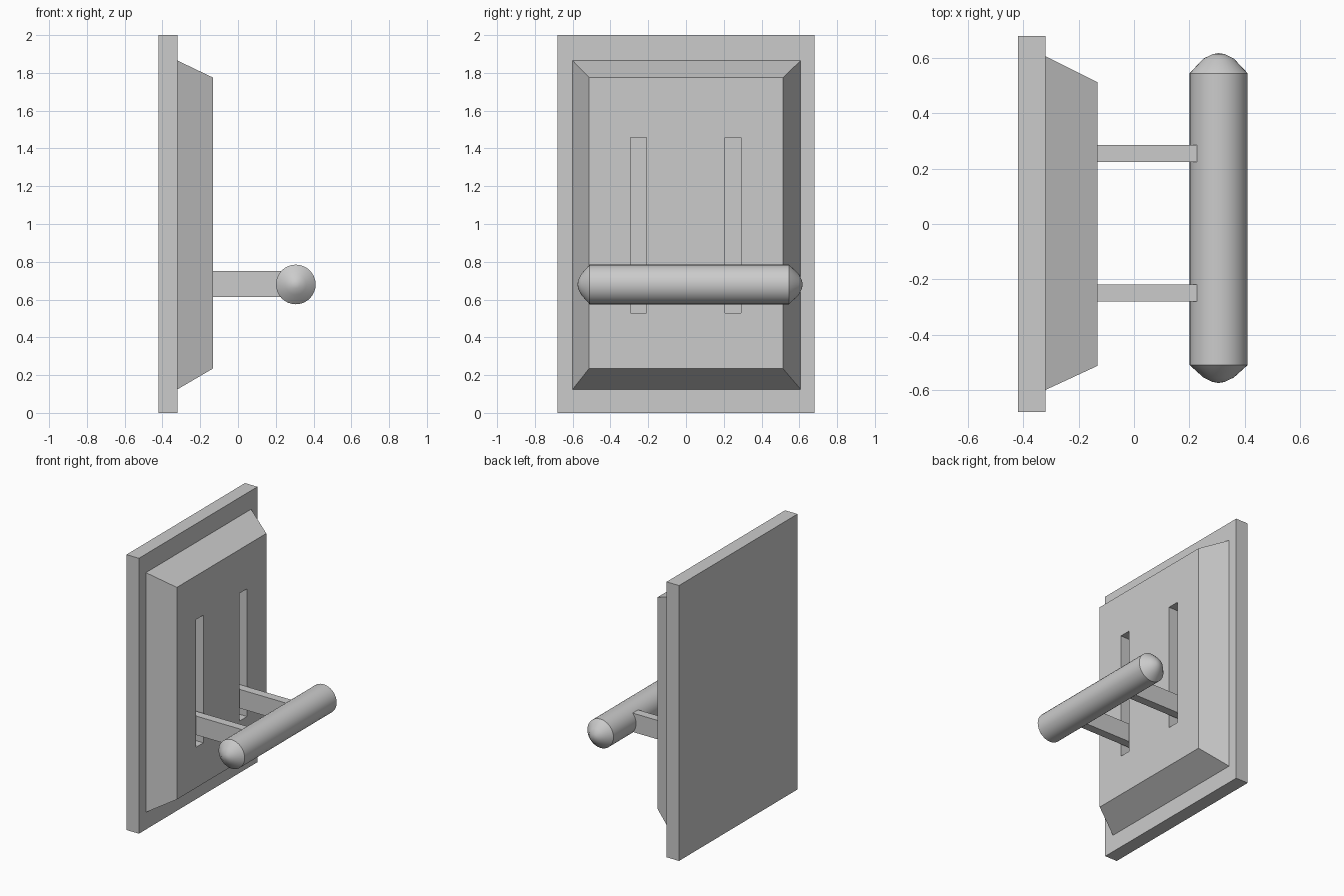
import bpy, bmesh, math
from mathutils import Matrix

if "Cube" in bpy.data.objects:
    bpy.data.objects.remove(bpy.data.objects["Cube"])


def make_object(name, bm):
    bmesh.ops.recalc_face_normals(bm, faces=bm.faces[:])
    mesh = bpy.data.meshes.new(name)
    bm.to_mesh(mesh)
    bm.free()
    obj = bpy.data.objects.new(name, mesh)
    bpy.context.collection.objects.link(obj)
    return obj


def block(name, x0, x1, y0, y1, z0, z1, front=None):
    """Box; 'front' gives other y/z limits for the +x face (tapered block)."""
    bm = bmesh.new()
    bmesh.ops.create_cube(bm, size=1)
    for v in bm.verts:
        a, b, c, d = front if front and v.co.x > 0 else (y0, y1, z0, z1)
        v.co = (x1 if v.co.x > 0 else x0,
                b if v.co.y > 0 else a,
                d if v.co.z > 0 else c)
    return make_object(name, bm)


# Back plate and tapered raised panel
block("back_plate", -0.42, -0.32, -0.68, 0.68, 0, 2)
panel = block("raised_panel", -0.32, -0.132, -0.60, 0.607, 0.125, 1.865,
              front=(-0.513, 0.513, 0.235, 1.775))

# Slots cut through the panel, with a lever arm sliding in each
for side, y in (("left", -0.251), ("right", 0.249)):
    cutter = block("slot_cutter_" + side, -0.36, -0.05,
                   y - 0.043, y + 0.043, 0.53, 1.457)
    cutter.hide_render = True
    cutter.hide_set(True)
    cut = panel.modifiers.new("slot_" + side, 'BOOLEAN')
    cut.operation = 'DIFFERENCE'
    cut.solver = 'EXACT'
    cut.object = cutter
    ya = y + (0.006 if side == "right" else 0.001)
    block("lever_arm_" + side, -0.32, 0.29, ya - 0.031, ya + 0.031, 0.613, 0.75)

# Bake the slots and remove the cutters
bpy.context.view_layer.update()
baked = bpy.data.meshes.new_from_object(
    panel.evaluated_get(bpy.context.evaluated_depsgraph_get()))
panel.modifiers.clear()
panel.data = baked
for obj in [o for o in bpy.data.objects if o.name.startswith("slot_cutter")]:
    bpy.data.objects.remove(obj)

# Round handle bar with domed ends, turned about the y axis
profile = [(0, -0.575), (0.022, -0.571), (0.055, -0.555), (0.105, -0.51),
           (0.105, 0.545), (0.055, 0.598), (0.022, 0.614), (0, 0.618)]
bm = bmesh.new()
verts = [bm.verts.new((r, y, 0)) for r, y in profile]
edges = [bm.edges.new(pair) for pair in zip(verts, verts[1:])]
bmesh.ops.spin(bm, geom=verts + edges, cent=(0, 0, 0), axis=(0, 1, 0),
               angle=math.tau, steps=32, use_duplicate=False)
bmesh.ops.remove_doubles(bm, verts=bm.verts[:], dist=0.0005)
bmesh.ops.transform(bm, matrix=Matrix.Translation((0.306, 0, 0.68)), verts=bm.verts[:])
handle = make_object("handle_bar", bm)
bpy.ops.object.select_all(action='DESELECT')
handle.select_set(True)
bpy.context.view_layer.objects.active = handle
bpy.ops.object.shade_smooth_by_angle(angle=math.radians(32))
